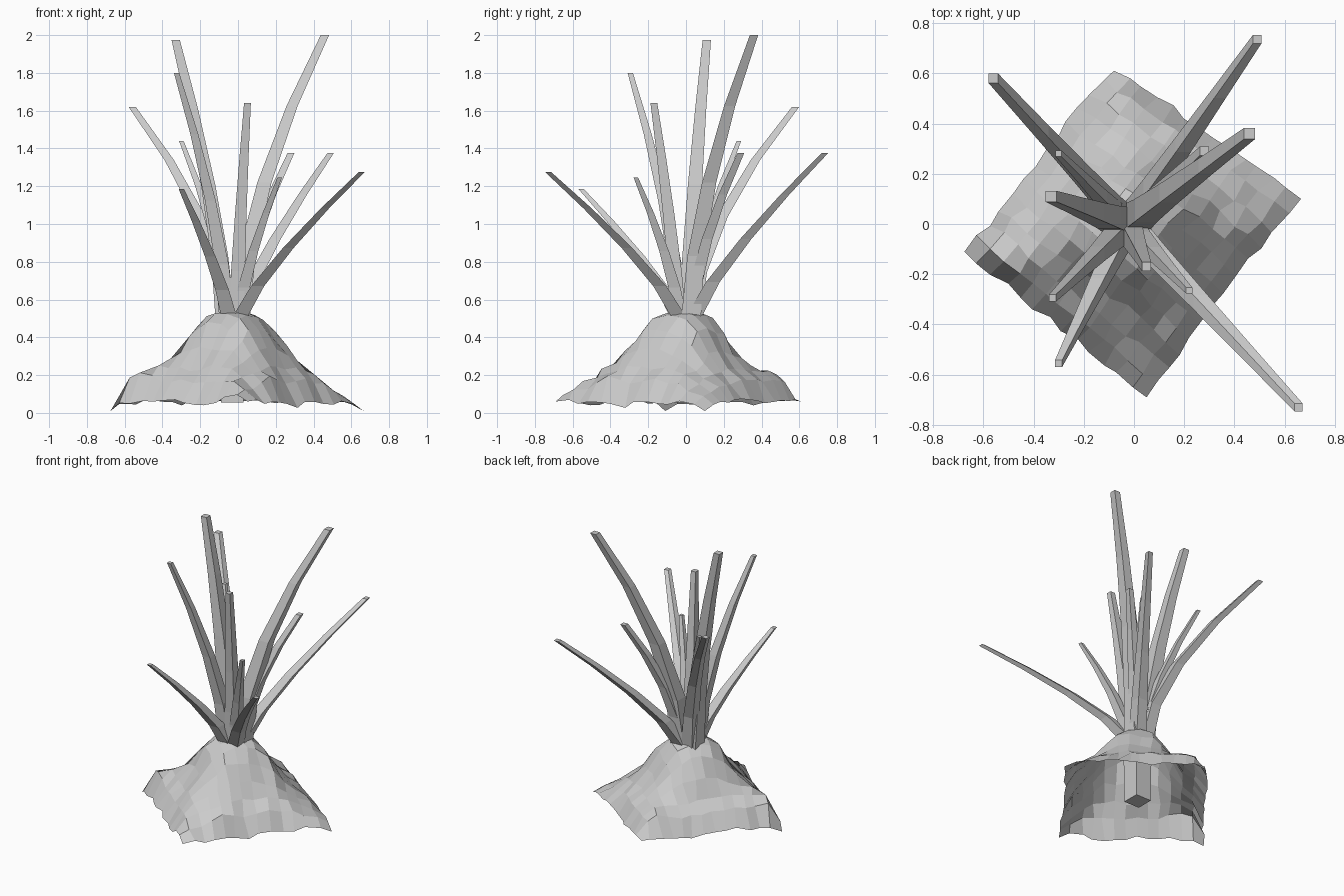
import bpy, bmesh, math, random
from mathutils import Vector, noise

if "Cube" in bpy.data.objects:
    bpy.data.objects.remove(bpy.data.objects["Cube"])

random.seed(4)


def finish(bm, name):
    bmesh.ops.recalc_face_normals(bm, faces=bm.faces)
    me = bpy.data.meshes.new(name)
    bm.to_mesh(me)
    bm.free()
    ob = bpy.data.objects.new(name, me)
    bpy.context.collection.objects.link(ob)
    return ob


def lerp_profile(d, pts):
    for (a, za), (b, zb) in zip(pts, pts[1:]):
        if d <= b:
            return za + (zb - za) * (d - a) / (b - a)
    return pts[-1][1]


# Mound: a grid sheet draped over a skewed square with four known corners
L, F, R, B = (Vector(c) for c in ((-.675, -.11), (.05, -.69), (.665, .1), (-.08, .63)))
PROFILE = [(0, .54), (.22, .53), (.37, .48), (.56, .335), (.72, .235), (.87, .17), (1, .06)]
bm = bmesh.new()
bmesh.ops.create_grid(bm, x_segments=13, y_segments=13, size=1)
for v in bm.verts:
    a, b = v.co.x, v.co.y
    s, t = (a + 1) / 2, (b + 1) / 2
    p = (L * (1 - s) + F * s) * (1 - t) + (B * (1 - s) + R * s) * t
    # rounded near the top, square at the rim
    cheb, rnd = max(abs(a), abs(b)), (abs(a) ** 3 + abs(b) ** 3) ** (1 / 3)
    d = cheb + (rnd - cheb) * min(1, (1 - cheb) * 2.5)
    # the right corner falls away sooner than the left one
    lean = max(0, a + b) / 2
    d += .16 * lean * max(0, 1 - cheb) * 2
    z = lerp_profile(min(d, 1), PROFILE)
    rough = min(1, max(0, (d - .15) / .3))
    z += .045 * noise.noise(Vector((a * 2.6, b * 2.6, 3.7))) * rough
    # lumps by the left and back corners, above a steep drop at the rim
    if cheb < .98:
        for lump, h in ((Vector((-.56, -.1)), .075), (Vector((-.07, .5)), .04)):
            z += h * math.exp(-((p - lump).length / .12) ** 2)
    if abs(a * b) > .98:
        z = .01 if abs(p.x) > .4 else .06
    else:
        z += random.uniform(-.01, .01) * rough
        p += Vector((random.uniform(-.012, .012), random.uniform(-.012, .012)))
    # front right edge bows inward
    if a > .5:
        p -= (R - L).normalized() * .06 * (a - .5) * (1 - b * b)
    # back corner is blunt
    p.y = min(p.y, .61)
    v.co = (p.x, p.y, max(z, 0))
finish(bm, "mound")


def stalk(name, rings):
    """Square tube through level (centre, half width) rings."""
    bm = bmesh.new()
    loops = [[bm.verts.new(c + Vector((sx * w, sy * w, 0)))
              for sx, sy in ((-1, -1), (1, -1), (1, 1), (-1, 1))] for c, w in rings]
    for lo, hi in zip(loops, loops[1:]):
        for k in range(4):
            bm.faces.new((lo[k], lo[(k + 1) % 4], hi[(k + 1) % 4], hi[k]))
    bm.faces.new(loops[0])
    bm.faces.new(loops[-1])
    return finish(bm, name)


# Branches: tip x, y, z, base half width, tip half width, curl exponent
BRANCHES = [
    (.49, .735, 1.375, .042, .017, 1.25),
    (.46, .36, 2.0, .052, .022, 1.7),
    (-.56, .58, 1.62, .042, .019, 1.7),
    (-.33, .11, 1.975, .052, .022, 1.45),
    (-.325, -.295, 1.8, .042, .014, 1.5),
    (-.30, -.555, 1.185, .042, .014, 1.25),
    (.05, -.17, 1.64, .042, .018, 1.3),
    (.655, -.73, 1.275, .04, .016, 1.25),
    (.22, -.265, 1.245, .038, .012, 1.4),
    (-.30, .28, 1.44, .035, .012, 1.6),
    (.28, .29, 1.375, .038, .018, 1.6),
]
for i, (x, y, z, w0, w1, e) in enumerate(BRANCHES):
    tip = Vector((x, y, z))
    base = Vector((-.025, 0, .5)) + Vector((x + .02, y, 0)).normalized() * .045
    rings = []
    for h in (0, .22, .48, .75, 1):
        c = base.lerp(tip, h ** e)
        c.z = base.z + (tip.z - base.z) * h
        rings.append((c, w0 + (w1 - w0) * h))
    stalk(f"branch_{i + 1}", rings)

# Trunk hidden inside the mound
stalk("trunk", [(Vector((-.03, 0, .055)), .06), (Vector((-.03, 0, .3)), .062),
                (Vector((-.025, 0, .56)), .07)])
